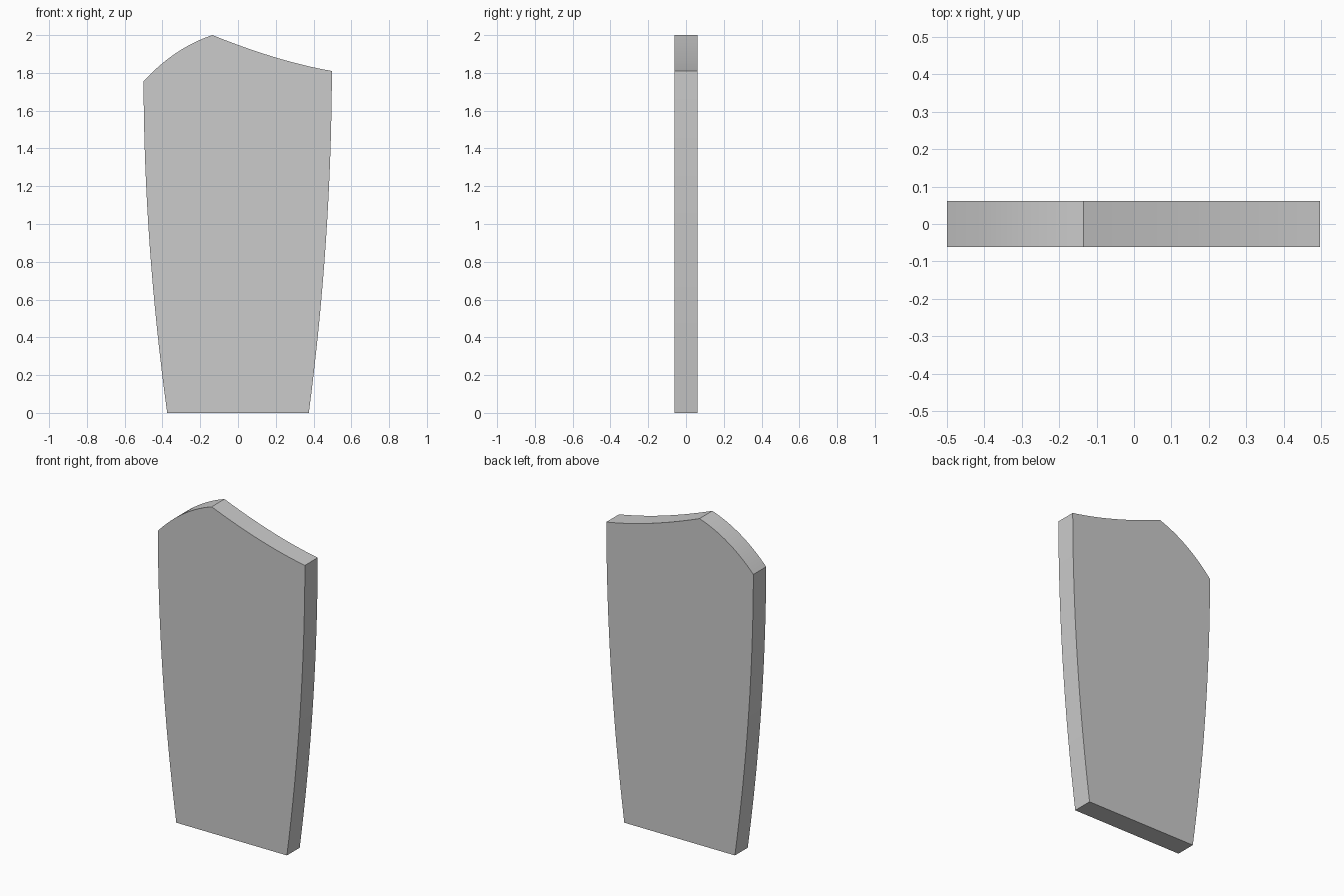
import bpy, bmesh, math
from mathutils import Vector

if "Cube" in bpy.data.objects:
    bpy.data.objects.remove(bpy.data.objects["Cube"])

HALF_DEPTH = 0.062
STEPS = 16


def arc(a, ctrl, b):
    """Quadratic curve from a towards b, end point left out."""
    a, c, b = Vector(a), Vector(ctrl), Vector(b)
    ts = [i / STEPS for i in range(STEPS)]
    return [a * (1 - t) ** 2 + c * 2 * t * (1 - t) + b * t * t for t in ts]


# Outline corners of the slab (x, z)
foot_l, foot_r = (-0.375, 0), (0.375, 0)
top_r, peak, top_l = (0.497, 1.81), (-0.135, 2.0), (-0.5, 1.755)

outline = (arc(foot_r, (0.495, 0.92), top_r)        # right flank
           + arc(top_r, (0.211, 1.86), peak)        # hollow slope
           + arc(peak, (-0.338, 1.933), top_l)      # rounded shoulder
           + arc(top_l, (-0.498, 0.90), foot_l)     # left flank
           + [Vector(foot_l)])

# Extrude the outline through the thickness
bm = bmesh.new()
front = bm.faces.new([bm.verts.new((p.x, -HALF_DEPTH, p.y)) for p in outline])
ext = bmesh.ops.extrude_face_region(bm, geom=[front], use_keep_orig=True)
moved = [g for g in ext["geom"] if isinstance(g, bmesh.types.BMVert)]
bmesh.ops.translate(bm, verts=moved, vec=(0, 2 * HALF_DEPTH, 0))
bmesh.ops.recalc_face_normals(bm, faces=bm.faces[:])
mesh = bpy.data.meshes.new("stone_slab")
bm.to_mesh(mesh)
bm.free()

slab = bpy.data.objects.new("stone_slab", mesh)
bpy.context.collection.objects.link(slab)
bpy.context.view_layer.objects.active = slab
slab.select_set(True)
bpy.ops.object.shade_smooth_by_angle(angle=math.radians(25))
